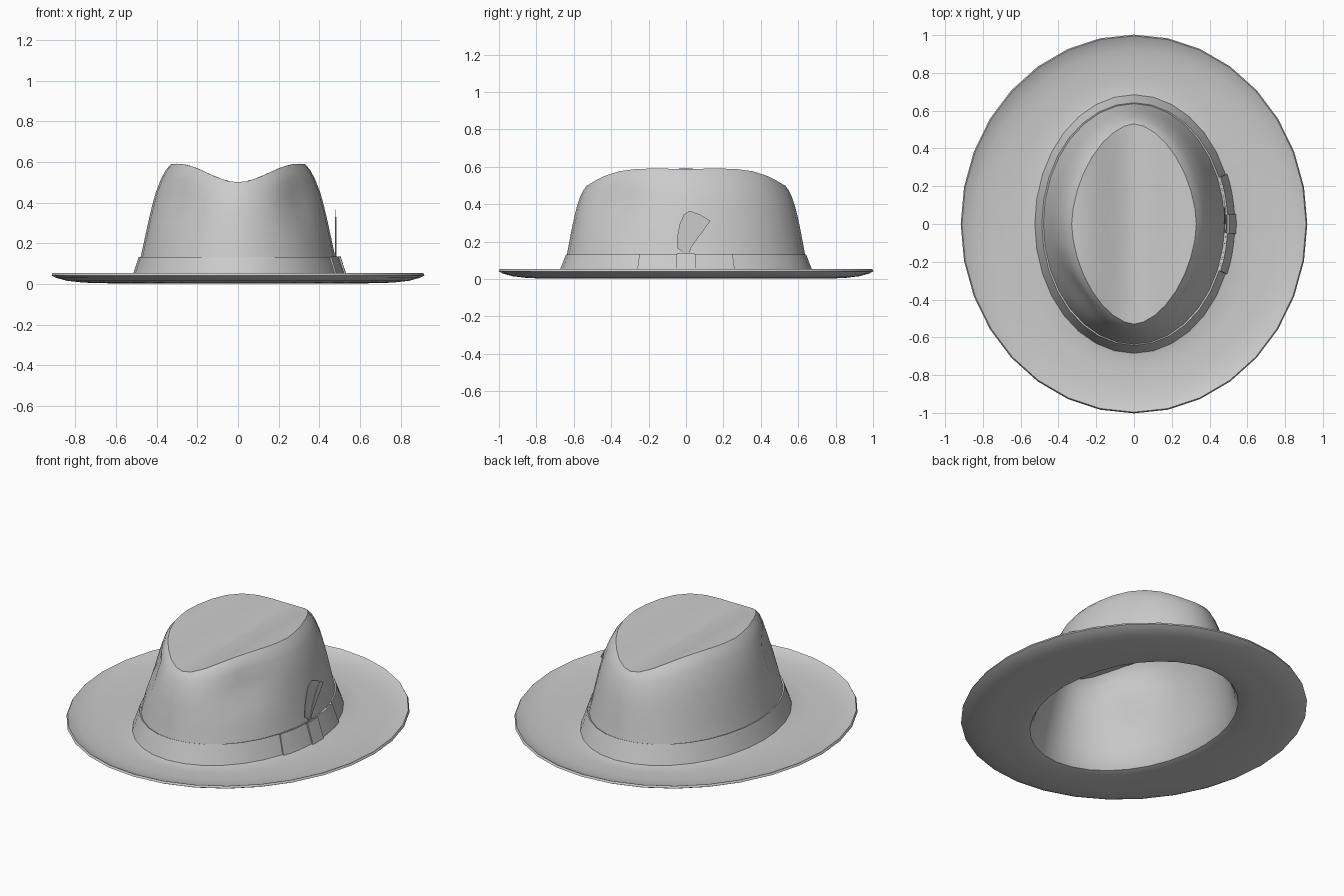
import bpy, bmesh
from math import sin, cos, pi, exp, radians

if "Cube" in bpy.data.objects:
    bpy.data.objects.remove(bpy.data.objects["Cube"])

N = 32  # sides around the hat


def finish(name, bm, thickness=0.0, offset=-1.0, angle=35):
    me = bpy.data.meshes.new(name)
    bm.to_mesh(me)
    bm.free()
    ob = bpy.data.objects.new(name, me)
    bpy.context.collection.objects.link(ob)
    bpy.ops.object.select_all(action='DESELECT')
    ob.select_set(True)
    bpy.context.view_layer.objects.active = ob
    if thickness:
        mod = ob.modifiers.new("thickness", 'SOLIDIFY')
        mod.thickness = thickness
        mod.offset = offset
        bpy.ops.object.modifier_apply(modifier=mod.name)
    bpy.ops.object.shade_smooth_by_angle(angle=radians(angle))
    return ob


def loft(bm, rings, closed=True):
    rows = [[bm.verts.new(p) for p in r] for r in rings]
    n = len(rows[0])
    for a, b in zip(rows, rows[1:]):
        for i in range(n if closed else n - 1):
            j = (i + 1) % n
            bm.faces.new((a[i], a[j], b[j], b[i]))
    return rows


def power(v, p):
    return abs(v) ** p * (1 if v >= 0 else -1)


def crease(x):
    # height of the creased crown top
    return 0.5 + 0.091 * sin(pi / 2 * min(abs(x) / 0.3, 1.1)) ** 2


def crown_top(t, k=1.0):
    x = 0.33 * k * power(cos(t), 1.15)
    return x, 0.53 * k * power(sin(t), 1.15), crease(x)


def crown_side(t, s, w):
    tx, ty, tz = crown_top(t)
    x = 0.5 * cos(t) * (1 - w) + tx * w
    y = 0.655 * sin(t) * (1 - w) + ty * w
    z = 0.05 * (1 - s) + tz * s
    # finger pinches at both sides of the front
    d = ((abs(x) - 0.32) ** 2 + (y + 0.38) ** 2 + (z - 0.43) ** 2) / 0.13 ** 2
    k = 1 - 0.085 * exp(-d) * (1 - s ** 8)
    return x * k, y * k, z


# felt body: brim, crown wall and creased top in one shell
angles = [2 * pi * i / N for i in range(N)]
brim = [(.911, .996, .054), (.89, .975, .043), (.84, .925, .029), (.76, .85, .02),
        (.64, .765, .017), (.545, .705, .017), (.512, .67, .026)]
wall = [(0, 0), (.16, .13), (.32, .24), (.48, .35), (.62, .455), (.74, .56),
        (.87, .72), (.95, .86), (1, 1)]
rings = [[(rx * cos(t), ry * sin(t), z) for t in angles] for rx, ry, z in brim]
rings += [[crown_side(t, s, w) for t in angles] for s, w in wall]
rings += [[crown_top(t, k) for t in angles] for k in (.85, .65, .45, .25, .1)]
bm = bmesh.new()
rows = loft(bm, rings)
centre = bm.verts.new((0, 0, crease(0)))
for i in range(N):
    bm.faces.new((rows[-1][i], rows[-1][(i + 1) % N], centre))
finish("felt_body", bm, 0.014)


def ribbon(name, start, end, steps, out, z0, z1, closed=False):
    # ribbon strip that follows the base of the crown
    ts = [start + (end - start) * i / steps for i in range(steps + (not closed))]
    strip = []
    for rx, ry, z in ((.527, .687, z0), (.488, .642, z1)):
        strip.append([((rx + out) * cos(t), (ry + out) * sin(t), z) for t in ts])
    bm = bmesh.new()
    loft(bm, strip, closed)
    return finish(name, bm, 0.012)


ribbon("hat_band", 0, 2 * pi, N, 0, .016, .132, True)

# flat bow on the right side
a, k = radians(22.5), radians(4.3)
ribbon("bow_loop_front", -a, -k, 4, .008, .016, .134)
ribbon("bow_loop_back", k, a, 4, .008, .016, .134)
ribbon("bow_knot", -k, k, 2, .016, .014, .137)


def plate(name, pts, x, thick):
    bm = bmesh.new()
    bm.faces.new([bm.verts.new((x, y, z)) for y, z in pts])
    return finish(name, bm, thick, 0)


# feather standing in the bow, with a curved quill
plate("feather", [(.0, .10), (-.012, .14), (-.045, .165), (-.048, .22), (-.035, .29), (-.012, .345),
                  (.02, .365), (.075, .345), (.13, .312), (.098, .265), (.06, .215), (.025, .165),
                  (.012, .10)], .481, .004)
mid = [(.002, .10), (.006, .15), (.025, .21), (.053, .27), (.092, .33)]
plate("feather_quill", [(y - .004, z) for y, z in mid] + [(y + .005, z - .003) for y, z in mid[::-1]],
      .481, .009)
